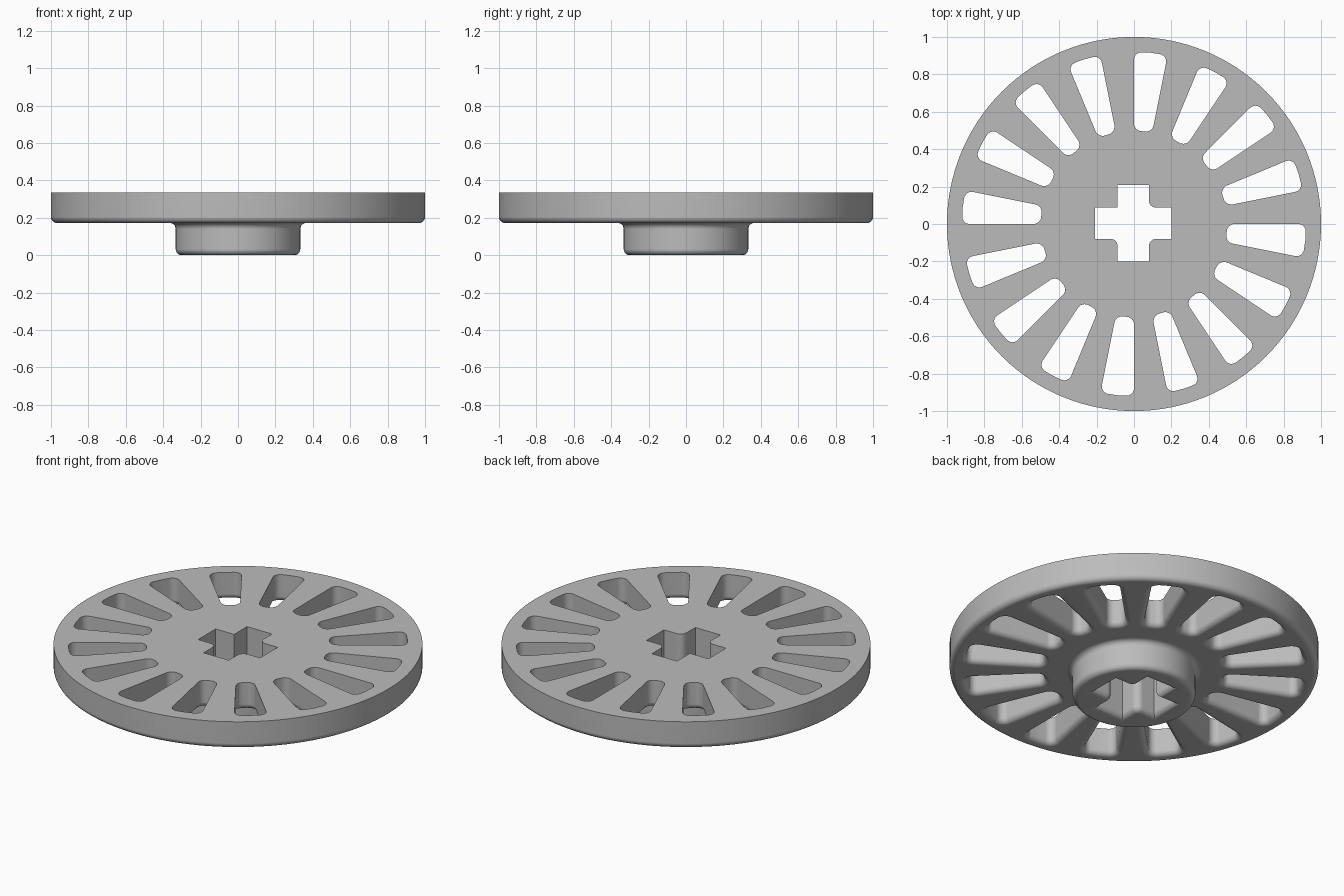
import bpy, bmesh, math
from mathutils import Vector

cube = bpy.data.objects.get("Cube")
if cube:
    bpy.data.objects.remove(cube, do_unlink=True)

TOP, UNDER = 0.335, 0.172      # faces of the disc
HUB, EDGE = 0.333, 0.032       # hub radius, edge rounding
SLOTS, SEGMENTS, STEPS = 16, 128, 6

grey = bpy.data.materials.new("plain grey")
grey.use_nodes = True
colour = (0.5, 0.5, 0.5, 1)
grey.diffuse_color = colour
grey.node_tree.nodes["Principled BSDF"].inputs["Base Color"].default_value = colour


def make_object(name, bm):
    bmesh.ops.recalc_face_normals(bm, faces=bm.faces[:])
    mesh = bpy.data.meshes.new(name)
    bm.to_mesh(mesh)
    bm.free()
    mesh.materials.append(grey)
    obj = bpy.data.objects.new(name, mesh)
    bpy.context.collection.objects.link(obj)
    return obj


def arc(cx, cz, r, start, end):
    """Points on an arc, angles in degrees."""
    angles = [math.radians(start + (end - start) * i / STEPS) for i in range(STEPS + 1)]
    return [(cx + r * math.cos(a), cz + r * math.sin(a)) for a in angles]


def rounded(corners):
    """Outline from (point, radius) corners, each rounded by its radius."""
    out = []
    for i, (p, r) in enumerate(corners):
        if r == 0:
            out.append(p)
            continue
        u = (corners[i - 1][0] - p).normalized()
        v = (corners[(i + 1) % len(corners)][0] - p).normalized()
        half = u.angle(v) / 2
        centre = p + (u + v).normalized() * (r / math.sin(half))
        a = p + u * (r / math.tan(half)) - centre
        b = p + v * (r / math.tan(half)) - centre
        sweep = math.pi - 2 * half
        for k in range(STEPS + 1):
            t = k / STEPS
            out.append(centre + (a * math.sin((1 - t) * sweep) + b * math.sin(t * sweep)) / math.sin(sweep))
    return out


def grow(outline, d):
    """Offset a counter-clockwise outline outwards."""
    out = []
    for i, p in enumerate(outline):
        e1 = (p - outline[i - 1]).normalized()
        e2 = (outline[(i + 1) % len(outline)] - p).normalized()
        n1, n2 = Vector((e1.y, -e1.x)), Vector((e2.y, -e2.x))
        out.append(p + (n1 + n2) * (d / (1 + n1.dot(n2))))
    return out


def add_cutter(bm, outline, bottom, turn=0):
    """Prism through the top that flares at the bottom to round the lower edge."""
    levels = [(bottom - 0.04, EDGE)]
    levels += [(z, EDGE - x) for x, z in arc(0, bottom + EDGE, EDGE, -90, 0)]
    levels.append((TOP + 0.1, 0))
    c, s = math.cos(turn), math.sin(turn)
    rings = [[bm.verts.new((p.x * c - p.y * s, p.x * s + p.y * c, z)) for p in grow(outline, d)]
             for z, d in levels]
    for low, high in zip(rings, rings[1:]):
        for i in range(len(low)):
            bm.faces.new((low[i - 1], low[i], high[i], high[i - 1]))
    bm.faces.new(rings[0][::-1])
    bm.faces.new(rings[-1])


# Disc and hub: one turned profile
profile = [(0, 0)]
profile += arc(HUB - EDGE, EDGE, EDGE, -90, 0)
profile += arc(HUB + EDGE, UNDER - EDGE, EDGE, 180, 90)
profile += arc(1 - EDGE, UNDER + EDGE, EDGE, -90, 0)
profile += [(1, TOP), (0, TOP)]
bm = bmesh.new()
verts = [bm.verts.new((x, 0, z)) for x, z in profile]
edges = [bm.edges.new(pair) for pair in zip(verts, verts[1:])]
bmesh.ops.spin(bm, geom=verts + edges, cent=(0, 0, 0), axis=(0, 0, 1),
               angle=2 * math.pi, steps=SEGMENTS)
bmesh.ops.remove_doubles(bm, verts=bm.verts[:], dist=0.0001)
wheel = make_object("slotted_wheel", bm)

# Radial slots and cross-shaped axle hole
step = 2 * math.pi / SLOTS


def polar(r, a):
    return Vector((r * math.cos(a), r * math.sin(a)))


slot = rounded([(polar(0.5, -step / 2), 0.042), (polar(0.92, -step / 2), 0.04),
                (polar(0.92, -step / 4), 0), (polar(0.92, 0), 0.04), (polar(0.5, 0), 0.042)])
bm = bmesh.new()
for k in range(SLOTS):
    add_cutter(bm, slot, UNDER, k * step)

ARM, HALF = 0.205, 0.083
cross = []
for k, inner_radius in enumerate((0.04, 0, 0.04, 0.04)):
    c, s = round(math.cos(k * math.pi / 2)), round(math.sin(k * math.pi / 2))
    for x, y, r in ((ARM, -HALF, 0), (ARM, HALF, 0), (HALF, HALF, inner_radius)):
        cross.append((Vector((x * c - y * s - 0.004, x * s + y * c + 0.004)), r))
add_cutter(bm, rounded(cross), 0)
cutter = make_object("hole_cutter", bm)
cutter.hide_render = True

# Cut the holes, then shade
bpy.ops.object.select_all(action='DESELECT')
bpy.context.view_layer.objects.active = wheel
wheel.select_set(True)
cut = wheel.modifiers.new("holes", 'BOOLEAN')
cut.operation = 'DIFFERENCE'
cut.solver = 'EXACT'
cut.object = cutter
bpy.ops.object.modifier_apply(modifier=cut.name)
bpy.data.objects.remove(cutter, do_unlink=True)
bpy.ops.object.shade_smooth_by_angle(angle=math.radians(30))
weighted = wheel.modifiers.new("even_shading", 'WEIGHTED_NORMAL')
weighted.keep_sharp = True
